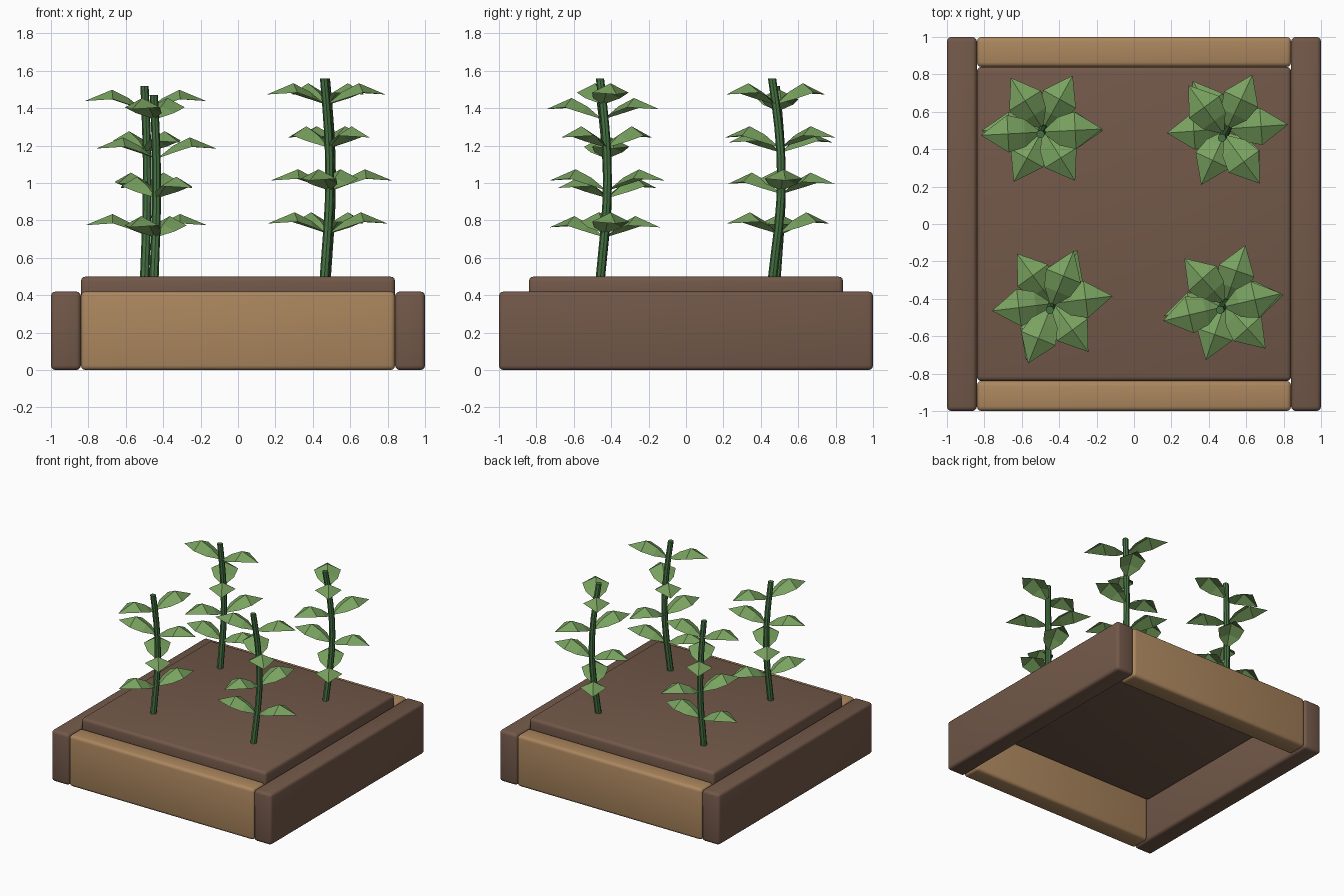
import bpy, bmesh, math
from mathutils import Vector, Matrix

cube = bpy.data.objects.get("Cube")
if cube:
    bpy.data.objects.remove(cube, do_unlink=True)


def material(name, rgb):
    m = bpy.data.materials.new(name)
    m.use_nodes = True
    m.diffuse_color = (*rgb, 1)
    bsdf = next(n for n in m.node_tree.nodes if n.type == 'BSDF_PRINCIPLED')
    bsdf.inputs["Base Color"].default_value = (*rgb, 1)
    return m


brown = material("dark brown wood", (0.17, 0.098, 0.067))
tan = material("tan wood", (0.41, 0.24, 0.112))
stem_green = material("stem green", (0.06, 0.17, 0.055))
leaf_green = material("leaf green", (0.19, 0.36, 0.115))


def add_object(name, bm, mat, smooth=False):
    bmesh.ops.recalc_face_normals(bm, faces=bm.faces)
    mesh = bpy.data.meshes.new(name)
    bm.to_mesh(mesh)
    bm.free()
    mesh.materials.append(mat)
    ob = bpy.data.objects.new(name, mesh)
    bpy.context.collection.objects.link(ob)
    if smooth:
        bpy.ops.object.select_all(action='DESELECT')
        ob.select_set(True)
        bpy.context.view_layer.objects.active = ob
        bpy.ops.object.shade_smooth_by_angle(angle=math.radians(40))
    return ob


def rounded_box(name, centre, size, mat):
    bm = bmesh.new()
    bmesh.ops.create_cube(bm, size=1)
    bmesh.ops.scale(bm, vec=size, verts=bm.verts)
    bmesh.ops.translate(bm, vec=centre, verts=bm.verts)
    bmesh.ops.bevel(bm, geom=bm.edges[:], offset=0.025, segments=3,
                    profile=0.5, affect='EDGES')
    return add_object(name, bm, mat, smooth=True)


# Planter frame and soil
for side, s in (("left", 1), ("right", -1)):
    rounded_box(side + "_plank", (s * 0.92, 0, 0.21), (0.16, 2, 0.42), brown)
for side, s in (("back", 1), ("front", -1)):
    rounded_box(side + "_plank", (0, s * 0.92, 0.21), (1.68, 0.16, 0.42), tan)
rounded_box("soil", (0, 0, 0.42), (1.68, 1.68, 0.16), brown)

# Leaf rows: distance from stem, midrib height, half width, edge drop
LEAF = [(0.015, 0, 0.012, 0.004), (0.09, 0.06, 0.075, 0.035),
        (0.18, 0.105, 0.1, 0.05)]
LEAF_TIP = (0.325, 0, 0.045)
SOIL_TOP = 0.5


def add_leaf(bm, matrix):
    def vert(x, y, z):
        return bm.verts.new(matrix @ Vector((x, y, z)))
    rows = [[vert(r, w, z - d), vert(r, 0, z), vert(r, -w, z - d)]
            for r, z, w, d in LEAF]
    for a, b in zip(rows, rows[1:]):
        for i in range(2):
            bm.faces.new((a[i], b[i], b[i + 1], a[i + 1]))
    tip = vert(*LEAF_TIP)
    for i in range(2):
        bm.faces.new((rows[-1][i], tip, rows[-1][i + 1]))


def build_plant(name, base, height, bow, turn):
    def centre(t):
        k = math.sin(math.pi * t)
        return Vector((base[0] + bow[0] * k, base[1] + bow[1] * k,
                       SOIL_TOP + height * t))

    # Bowed stem
    bm = bmesh.new()
    sides, steps = 8, 8
    rings = []
    for j in range(steps + 1):
        c = centre(j / steps)
        radius = 0.025 - 0.003 * j / steps
        if j == 0:
            c.z -= 0.03
        rings.append([bm.verts.new(c + Vector((radius * math.cos(a), radius * math.sin(a), 0)))
                      for a in (math.tau * i / sides for i in range(sides))])
    for a, b in zip(rings, rings[1:]):
        for i in range(sides):
            n = (i + 1) % sides
            bm.faces.new((a[i], a[n], b[n], b[i]))
    bm.faces.new(rings[0])
    bm.faces.new(rings[-1])
    add_object(name + "_stem", bm, stem_green, smooth=True)

    # Opposite leaf pairs, each level turned a sixth of a circle
    bm = bmesh.new()
    for level in range(4):
        place = Matrix.Translation(centre(0.225 + 0.217 * level))
        for half in (0, 180):
            angle = math.radians(turn + 61 * level + half)
            add_leaf(bm, place @ Matrix.Rotation(angle, 4, 'Z'))
    add_object(name + "_leaves", bm, leaf_green)


build_plant("back_right_plant", (-0.5, 0.48), 1.02, (0.015, 0.03), 0)
build_plant("back_left_plant", (0.47, 0.46), 1.06, (0.03, 0.05), 123)
build_plant("front_right_plant", (-0.45, -0.46), 0.97, (0.015, 0.04), 65)
build_plant("front_left_plant", (0.46, -0.46), 1.06, (0.03, 0.04), 10)
